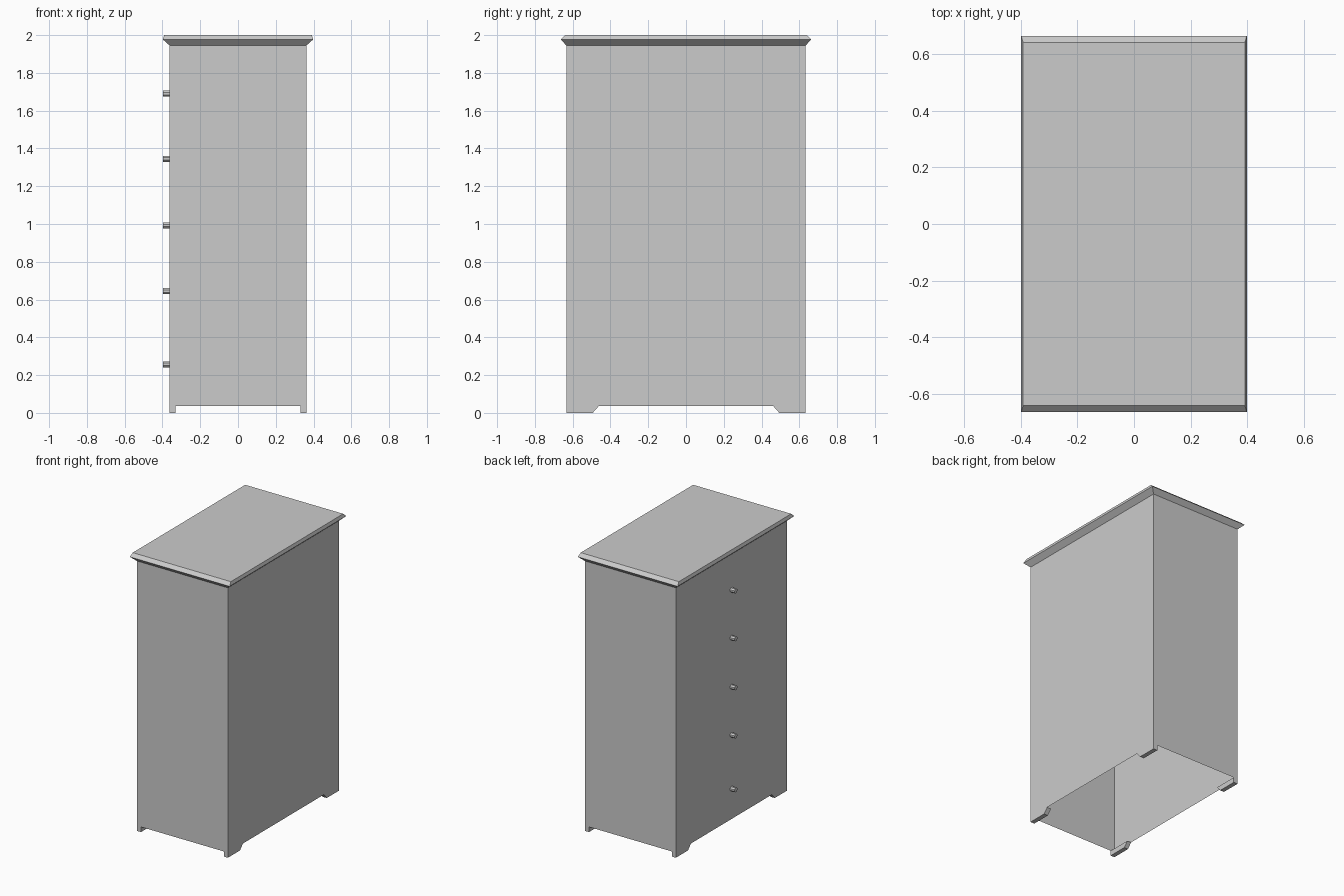
import bpy, bmesh, math
from mathutils import Matrix

if "Cube" in bpy.data.objects:
    bpy.data.objects.remove(bpy.data.objects["Cube"])

grey = bpy.data.materials.new("plain grey")
grey.diffuse_color = (0.6, 0.6, 0.6, 1)
grey.use_nodes = True
grey.node_tree.nodes["Principled BSDF"].inputs["Base Color"].default_value = grey.diffuse_color

HX, HY = 0.362, 0.633      # half width and depth of the body
FOOT_H, FOOT_T = 0.037, 0.032


def finish(name, bm):
    bmesh.ops.recalc_face_normals(bm, faces=bm.faces)
    me = bpy.data.meshes.new(name)
    bm.to_mesh(me)
    bm.free()
    me.materials.append(grey)
    ob = bpy.data.objects.new(name, me)
    bpy.context.collection.objects.link(ob)
    return ob


def rect_loft(name, rings, cap_top):
    """Walls through rectangular rings (half x, half y, z), open at the bottom."""
    bm = bmesh.new()
    loops = [[bm.verts.new((sx * x, sy * y, z))
              for sx, sy in ((-1, -1), (1, -1), (1, 1), (-1, 1))]
             for x, y, z in rings]
    for a, b in zip(loops, loops[1:]):
        for i in range(4):
            j = (i + 1) % 4
            bm.faces.new((a[i], a[j], b[j], b[i]))
    if cap_top:
        bm.faces.new(loops[-1])
    return finish(name, bm)


# Hollow cabinet body, open underneath
rect_loft("cabinet_body", [(HX, HY, FOOT_H), (HX, HY, 1.945)], False)

# Flared top board with a small upper chamfer
rect_loft("top_board", [(HX, HY, 1.945), (0.398, 0.664, 1.977), (0.391, 0.64, 2.0)], True)

# Corner feet with a slanted inner end
profile = [(HY, 0), (HY, FOOT_H), (0.461, FOOT_H), (0.494, 0)]
for sx, side in ((-1, "left"), (1, "right")):
    for sy, end in ((-1, "front"), (1, "back")):
        bm = bmesh.new()
        face = bm.faces.new([bm.verts.new((sx * HX, sy * y, z)) for y, z in profile])
        ext = bmesh.ops.extrude_face_region(bm, geom=[face], use_keep_orig=True)
        moved = [v for v in ext["geom"] if isinstance(v, bmesh.types.BMVert)]
        bmesh.ops.translate(bm, verts=moved, vec=(-sx * FOOT_T, 0, 0))
        finish(f"foot_{end}_{side}", bm)

# Column of small round drawer knobs
for n, z in enumerate((0.257, 0.645, 0.992, 1.345, 1.69), 1):
    bm = bmesh.new()
    place = (Matrix.Translation((-0.38, 0, z)) @ Matrix.Rotation(math.pi / 2, 4, 'Y')
             @ Matrix.Rotation(math.pi / 8, 4, 'Z'))
    bmesh.ops.create_cone(bm, cap_ends=True, segments=8, radius1=0.017, radius2=0.017,
                          depth=0.036, matrix=place)
    finish(f"drawer_knob_{n}", bm)
